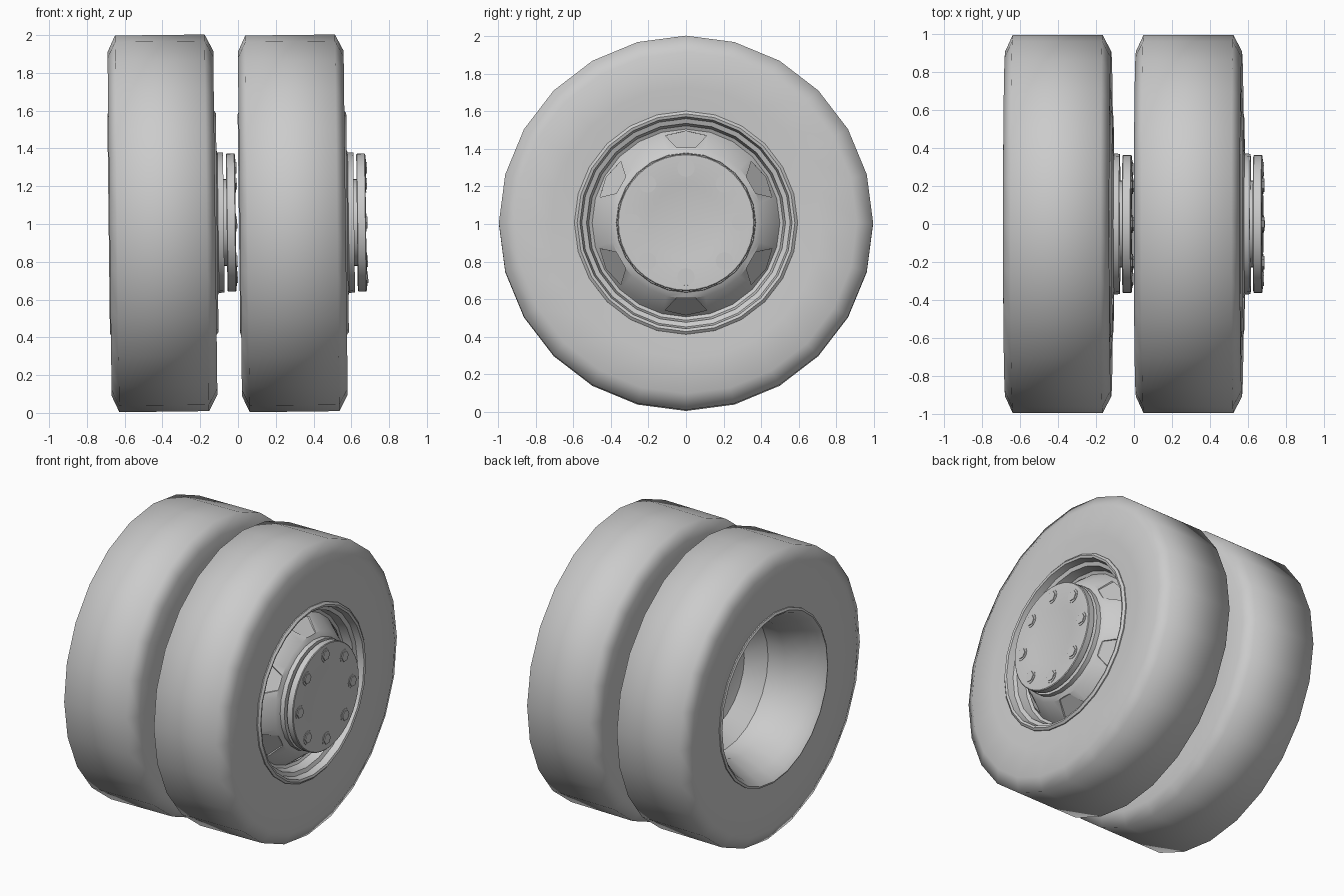
import bpy, bmesh, math

cube = bpy.data.objects.get("Cube")
if cube:
    bpy.data.objects.remove(cube)

# One grey for everything
grey = bpy.data.materials.new("plain_grey")
grey.use_nodes = True
colour = (0.6, 0.6, 0.6, 1)
grey.diffuse_color = colour
grey.node_tree.nodes["Principled BSDF"].inputs["Base Color"].default_value = colour


def at_angle(x, r, a, t=0):
    """Point at radius r and angle a about the x axis, shifted t along the tangent."""
    return (x, r * math.cos(a) - t * math.sin(a), r * math.sin(a) + t * math.cos(a))


def make_object(name, bm, angle):
    bmesh.ops.remove_doubles(bm, verts=bm.verts, dist=1e-5)
    bmesh.ops.recalc_face_normals(bm, faces=bm.faces)
    mesh = bpy.data.meshes.new(name)
    bm.to_mesh(mesh)
    bm.free()
    mesh.materials.append(grey)
    obj = bpy.data.objects.new(name, mesh)
    bpy.context.collection.objects.link(obj)
    smooth(obj, angle)
    return obj


def smooth(obj, angle):
    bpy.ops.object.select_all(action='DESELECT')
    obj.select_set(True)
    bpy.context.view_layer.objects.active = obj
    bpy.ops.object.shade_smooth_by_angle(angle=math.radians(angle))


def lathe(name, profile, sides, closed=False, angle=35):
    """Spin an (x, radius) profile about the x axis."""
    bm = bmesh.new()
    rings = [[bm.verts.new(at_angle(x, r, math.tau * i / sides)) for i in range(sides)]
             for x, r in profile]
    pairs = list(zip(rings, rings[1:]))
    if closed:
        pairs.append((rings[-1], rings[0]))
    for a, b in pairs:
        for i in range(sides):
            j = (i + 1) % sides
            bm.faces.new((a[i], a[j], b[j], b[i]))
    return make_object(name, bm, angle)


def prism(bm, bottom, top):
    low = [bm.verts.new(p) for p in bottom]
    high = [bm.verts.new(p) for p in top]
    bm.faces.new(low)
    bm.faces.new(high)
    n = len(low)
    for i in range(n):
        j = (i + 1) % n
        bm.faces.new((low[i], low[j], high[j], high[i]))


# Tyre: straight tread, chamfered shoulders, gently domed sidewalls
tyre = lathe("tyre", [(0.02, 0.585), (0.012, 0.72), (0.01, 0.91), (0.05, 0.997),
                      (0.525, 0.997), (0.57, 0.91), (0.568, 0.72), (0.56, 0.585)],
             24, angle=80)

# Rim: hollow barrel at the back, raised lip and dished disc at the front
rim = lathe("rim", [(0.012, 0.595), (0.005, 0.58), (0.03, 0.555), (0.10, 0.525),
                    (0.25, 0.46), (0.38, 0.46), (0.50, 0.37), (0.55, 0.2), (0.55, 0),
                    (0.615, 0), (0.615, 0.37), (0.585, 0.372), (0.57, 0.405),
                    (0.47, 0.485), (0.45, 0.50), (0.46, 0.518), (0.52, 0.53),
                    (0.53, 0.555), (0.575, 0.565), (0.58, 0.58), (0.568, 0.595)],
            24, closed=True)

# Six sloping pockets cut into the disc
outline = [(-0.05, 0.40), (0.05, 0.40), (0.11, 0.465), (0, 0.49), (-0.11, 0.465)]
bm = bmesh.new()
for k in range(6):
    a = math.pi / 2 + k * math.pi / 3
    prism(bm, [at_angle(0.56 - (r - 0.4) * 1.5, r, a, t) for t, r in outline],
          [at_angle(0.65, r, a, t) for t, r in outline])
cutter = make_object("pocket_cutter", bm, 30)
cutter.hide_render = True
cut = rim.modifiers.new("pockets", 'BOOLEAN')
cut.operation = 'DIFFERENCE'
cut.solver = 'EXACT'
cut.object = cutter
bpy.ops.object.select_all(action='DESELECT')
rim.select_set(True)
bpy.context.view_layer.objects.active = rim
bpy.ops.object.modifier_apply(modifier=cut.name)
bpy.data.objects.remove(cutter)
smooth(rim, 35)

# Hub flange on a narrow neck, with a shallow round recess in its face
hub = lathe("hub_flange", [(0.61, 0.23), (0.63, 0.23), (0.63, 0.36), (0.634, 0.365),
                           (0.674, 0.365), (0.678, 0.36), (0.678, 0.22),
                           (0.672, 0.19), (0.672, 0)], 40)

# Eight nuts, each a round washer under a hexagon
bm = bmesh.new()
for k in range(8):
    _, cy, cz = at_angle(0, 0.29, k * math.pi / 4)
    for sides, radius, x in ((12, 0.047, 0.681), (6, 0.036, 0.686)):
        ring = [at_angle(0, radius, math.tau * i / sides) for i in range(sides)]
        prism(bm, [(0.67, cy + y, cz + z) for _, y, z in ring],
              [(x, cy + y, cz + z) for _, y, z in ring])
nuts = make_object("wheel_nuts", bm, 35)

# Lean the wheel slightly, then repeat it as the inner wheel
for part in (tyre, rim, hub, nuts):
    part.location = (0, 0, 1)
    part.rotation_euler.y = -0.012
    twin = part.copy()
    twin.name = "inner_" + part.name
    part.name = "outer_" + part.name
    twin.location.x = -0.69
    bpy.context.collection.objects.link(twin)
